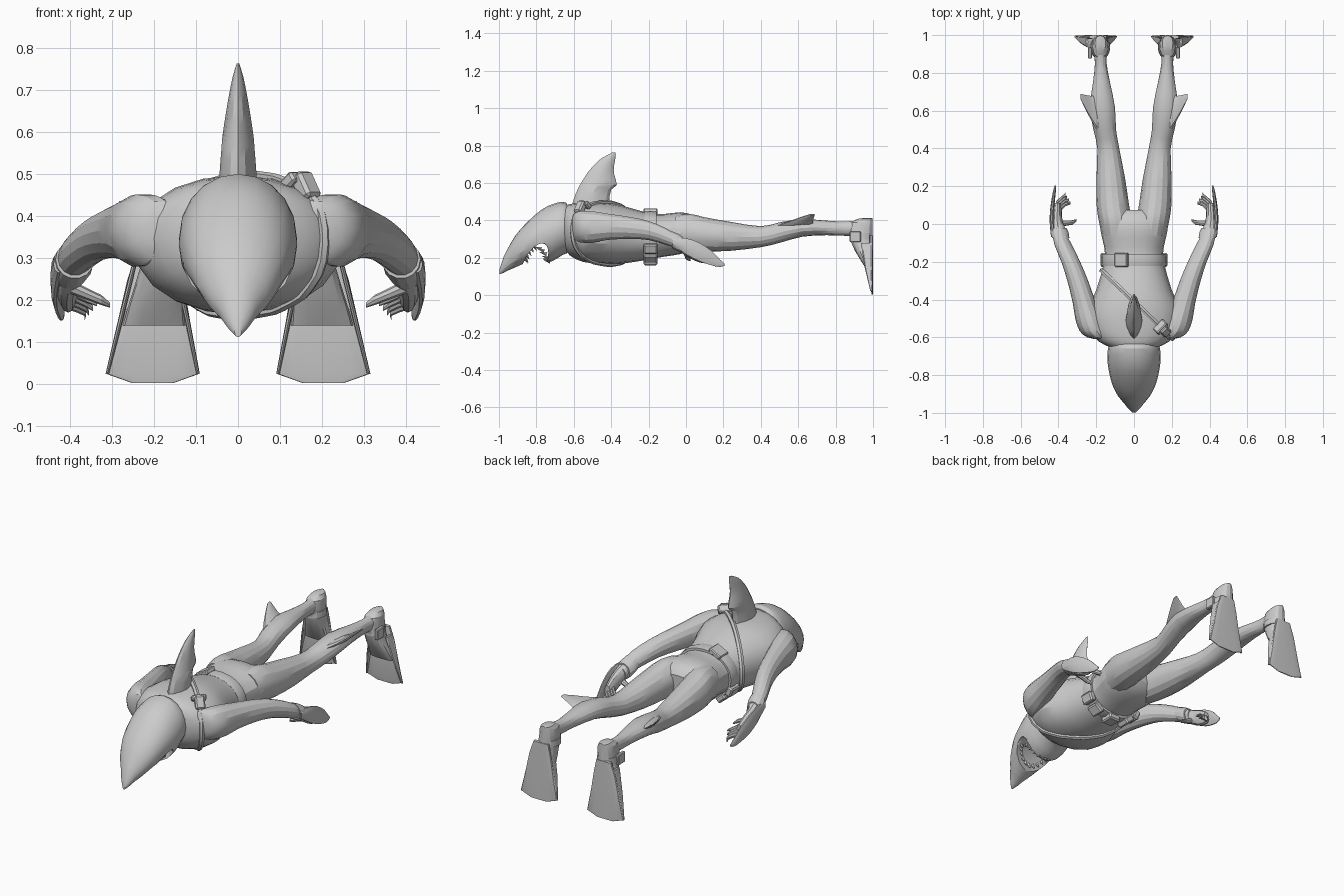
import bpy, bmesh, math
from mathutils import Vector, Matrix
from mathutils.bvhtree import BVHTree

if "Cube" in bpy.data.objects:
    bpy.data.objects.remove(bpy.data.objects["Cube"])

AXES = {'x': ((0, 1, 0), (0, 0, 1)), 'y': ((1, 0, 0), (0, 0, 1)), 'z': ((1, 0, 0), (0, 1, 0))}


def finish(name, bm, mirror=False, angle=22):
    bmesh.ops.recalc_face_normals(bm, faces=bm.faces)
    me = bpy.data.meshes.new(name)
    bm.to_mesh(me)
    bm.free()
    ob = bpy.data.objects.new(name, me)
    bpy.context.collection.objects.link(ob)
    if mirror:
        ob.modifiers.new("Mirror", 'MIRROR').use_mirror_merge = False
    bpy.ops.object.select_all(action='DESELECT')
    ob.select_set(True)
    bpy.context.view_layer.objects.active = ob
    bpy.ops.object.shade_smooth_by_angle(angle=math.radians(angle))
    return ob


def smooth_rows(rows, k):
    """Catmull-Rom interpolation between rows."""
    out = []
    for i in range(len(rows) - 1):
        a, b, c, d = rows[max(i - 1, 0)], rows[i], rows[i + 1], rows[min(i + 2, len(rows) - 1)]
        for s in range(k):
            t = s / k
            out.append([0.5 * (2 * q + (r - p) * t + (2 * p - 5 * q + 4 * r - w) * t * t
                               + (3 * q - p - 3 * r + w) * t ** 3) for p, q, r, w in zip(a, b, c, d)])
    return out + [list(rows[-1])]


def loft(name, rows, axis='y', n=16, e=1.0, k=2, mirror=True):
    """rows: x, y, z, radius_u, radius_v; e < 1 boxy, e > 1 pointed."""
    bm = bmesh.new()
    u, v = (Vector(a) for a in AXES[axis])
    rings = []
    for x, y, z, ru, rv in smooth_rows(rows, k):
        ring = []
        for i in range(n):
            a = 2 * math.pi * i / n
            c, s = round(math.cos(a), 6), round(math.sin(a), 6)
            pu = math.copysign(abs(c) ** e, c) * max(ru, .001)
            pv = math.copysign(abs(s) ** e, s) * max(rv, .001)
            ring.append(bm.verts.new(Vector((x, y, z)) + u * pu + v * pv))
        rings.append(ring)
    for a, b in zip(rings, rings[1:]):
        for i in range(n):
            bm.faces.new((a[i], a[(i + 1) % n], b[(i + 1) % n], b[i]))
    bm.faces.new(rings[0])
    bm.faces.new(rings[-1])
    return finish(name, bm, mirror)


def box(name, loc, size, rot=None, mirror=False):
    bm = bmesh.new()
    bmesh.ops.create_cube(bm, size=1)
    bmesh.ops.scale(bm, vec=size, verts=bm.verts)
    bmesh.ops.bevel(bm, geom=bm.edges[:], offset=min(size) * .2, segments=1, affect='EDGES')
    m = Matrix.Translation(loc)
    bm.transform(m @ rot.to_4x4() if rot else m)
    return finish(name, bm, mirror)


# Torso, chest to hips
torso = loft("torso", [(0, -.655, .365, .12, .11), (0, -.62, .35, .19, .138), (0, -.55, .336, .24, .158),
                       (0, -.45, .332, .242, .164), (0, -.35, .325, .2, .157), (0, -.2, .315, .158, .124),
                       (0, -.12, .32, .158, .114), (0, -.03, .332, .178, .112), (0, .04, .337, .165, .09),
                       (0, .075, .34, .11, .05)], n=20, e=.93, mirror=False)

# Head with pointed snout
head = loft("shark_head", [(0, y, (t + b) / 2, rx, (t - b) / 2) for y, t, b, rx in (
    (-.998, .135, .112, .008), (-.975, .205, .12, .033), (-.95, .255, .133, .052), (-.91, .322, .15, .085),
    (-.85, .39, .175, .115), (-.78, .452, .176, .133), (-.72, .485, .18, .141), (-.66, .5, .215, .138),
    (-.635, .49, .225, .13))], n=20, mirror=False)

# Open mouth cut through the underside
bm = bmesh.new()
bmesh.ops.create_uvsphere(bm, u_segments=20, v_segments=12, radius=1)
bm.transform(Matrix.Translation((0, -.80, .195)) @ Matrix.Rotation(-.5, 4, 'X') @ Matrix.Diagonal((.2, .058, .12, 1)))
cutter = finish("mouth_cutter", bm)
cutter.hide_render = True
cut = head.modifiers.new("Mouth", 'BOOLEAN')
cut.operation, cut.solver, cut.object = 'DIFFERENCE', 'EXACT', cutter
bpy.context.view_layer.objects.active = head
bpy.ops.object.modifier_apply(modifier=cut.name)
bpy.data.objects.remove(cutter)

# Two rows of teeth
bm = bmesh.new()
for side, tilt in ((-1, (0, .5, -.8)), (1, (0, -.7, .2))):
    for i in range(11):
        a = math.pi * (i + .5) / 11
        p = Vector((.09 * math.cos(a), -.8 + side * .055 * math.sin(a), .185 + .07 * math.cos(a) ** 2))
        q = Vector(tilt).normalized().to_track_quat('Z', 'Y').to_matrix().to_4x4()
        bmesh.ops.create_cone(bm, cap_ends=True, segments=4, radius1=.011, radius2=0, depth=.04,
                              matrix=Matrix.Translation(p) @ q)
finish("teeth", bm)

# Dorsal fin
loft("dorsal_fin", [(0, (a + b) / 2, z, hx, (b - a) / 2) for z, a, b, hx in (
    (.43, -.615, -.4, .046), (.5, -.605, -.41, .044), (.565, -.58, -.4, .039), (.59, -.567, -.37, .037),
    (.65, -.53, -.385, .028), (.69, -.497, -.385, .021), (.73, -.455, -.378, .013), (.763, -.395, -.378, .003))],
     axis='z', n=12, e=1.3, mirror=False)

# Legs
loft("legs", [(.09, -.06, .335, .08, .09), (.1, .02, .335, .087, .1), (.112, .1, .325, .086, .092),
              (.123, .24, .315, .076, .077), (.136, .4, .313, .058, .056), (.155, .5, .335, .06, .055),
              (.167, .62, .36, .066, .047), (.172, .75, .36, .045, .039), (.176, .85, .356, .031, .038),
              (.178, .93, .36, .036, .042)])

# Calf fins
loft("calf_fins", [(.19, .585, .372, .1, .022), (.225, .612, .39, .066, .016), (.255, .643, .412, .04, .01),
                   (.283, .675, .432, .014, .004)], axis='x', n=10, e=1.1)

# Swim fins: shoe, blade, edge rails, ankle strap and buckle
loft("fin_shoes", [(cx, (f + .998) / 2, z, hx, (.998 - f) / 2) for z, cx, hx, f in (
    (.413, .178, .01, .95), (.408, .178, .028, .915), (.39, .178, .04, .882), (.35, .178, .045, .868),
    (.3, .18, .046, .876), (.24, .188, .056, .902), (.18, .196, .067, .938), (.14, .2, .074, .965))],
     axis='z', e=.85, k=1)
loft("fin_blades", [(.192, .99, .32, .045, .01), (.197, .99, .25, .066, .01), (.2, .99, .15, .086, .01),
                    (.203, .994, .025, .112, .005), (.203, .996, .003, .05, .003)], axis='z', e=.5, k=1)
for name, s in (("outer_rails", 1), ("inner_rails", -1)):
    loft(name, [(.198 + s * .05, .965, .28, .006, .03), (.2 + s * .08, .976, .15, .006, .021),
                (.203 + s * .108, .991, .024, .004, .006)], axis='z', n=8, e=.8, k=1)
loft("ankle_straps", [(.179, .935, .332, .051, .06), (.179, .935, .298, .053, .06)], axis='z', e=.9, k=1)
box("ankle_buckles", (.233, .905, .313), (.02, .06, .058), mirror=True)

# Arms with broad shoulders
loft("arms", [(.165, -.612, .37, .02, .03), (.185, -.6, .368, .062, .068), (.215, -.565, .366, .074, .086),
              (.238, -.5, .365, .073, .086), (.262, -.42, .366, .062, .072), (.298, -.3, .36, .055, .06),
              (.335, -.2, .346, .05, .052), (.375, -.11, .315, .046, .046), (.395, -.05, .288, .036, .038),
              (.4, 0, .262, .03, .035)], n=14)

# Gloves: cuff, palm, outer fin, fingers and thumb
loft("glove_cuffs", [(.388, -.075, .297, .046, .046), (.394, -.045, .283, .048, .048),
                     (.4, -.02, .27, .042, .045)], n=14, k=1)
loft("palms", [(.4, -.03, .272, .036, .04), (.407, .02, .245, .028, .046), (.406, .07, .222, .024, .046),
               (.404, .11, .205, .018, .035)], n=12)
loft("hand_fins", [(.425, -.07, .285, .014, .02), (.434, 0, .262, .012, .045), (.434, .07, .232, .011, .052),
                   (.426, .14, .197, .009, .04), (.42, .18, .172, .007, .022), (.416, .205, .163, .003, .006)],
     n=10)
for i in range(4):
    y, z = .06 + .016 * i, .225 - .011 * i
    loft(f"finger_{i + 1}", [(.412, y, z, .014, .013), (.385, y + .025, z - .008, .013, .013),
                             (.362, y + .045, z - .02, .011, .011), (.335 + .01 * i, y + .052, z - .034, .007, .006)],
         axis='x', n=8, k=1)
loft("thumbs", [(.405, .0, .235, .02, .018), (.36, .005, .215, .014, .014), (.325, .008, .2, .012, .012),
                (.305, .02, .188, .006, .006)], axis='x', n=8, k=1)

# Bands wrapped round the torso surface
tree = BVHTree.FromPolygons([v.co for v in torso.data.vertices], [p.vertices[:] for p in torso.data.polygons])


def on_torso(centre, across, a):
    d = across * math.cos(a) + Vector((0, 0, 1)) * math.sin(a)
    return tree.ray_cast(centre + d, -d)[0], d


def band(name, centre, across, half, thick, n=40):
    bm = bmesh.new()
    w = across.cross(Vector((0, 0, 1))).normalized()
    rings = []
    for i in range(n):
        p, d = on_torso(centre, across, 2 * math.pi * i / n)
        rings.append([bm.verts.new(p + d * o + w * s) for o, s in
                      ((-.012, -half), (thick * .6, -half), (thick, 0), (thick * .6, half), (-.012, half))])
    for i in range(n):
        a, b = rings[i], rings[(i + 1) % n]
        for j in range(5):
            bm.faces.new((a[j], a[(j + 1) % 5], b[(j + 1) % 5], b[j]))
    finish(name, bm)


def fitting(name, centre, across, deg, size):
    p, d = on_torso(centre, across, math.radians(deg))
    w = across.cross(Vector((0, 0, 1))).normalized()
    rot = Matrix((d.cross(w), w, d)).transposed()
    box(name, p + d * size[2] * .4, size, rot)


waist, side = Vector((0, -.19, .315)), Vector((1, 0, 0))
band("belt", waist, side, .032, .014)
diag_c, diag = Vector((0, -.41, .33)), Vector((.72, -.69, 0)).normalized()
band("chest_strap", diag_c, diag, .012, .016, 48)

# Belt buckle, pouches and shoulder clip
fitting("belt_buckle", waist, side, 118, (.075, .075, .025))
for i, (deg, s) in enumerate(((228, .06), (312, .06), (270, .07), (203, .055), (337, .055))):
    fitting(f"belt_pouch_{i + 1}", waist, side, deg, (s, .075, .036))
fitting("shoulder_clip", diag_c, diag, 32, (.07, .05, .04))
fitting("shoulder_clip_cap", diag_c, diag, 38, (.03, .075, .045))
